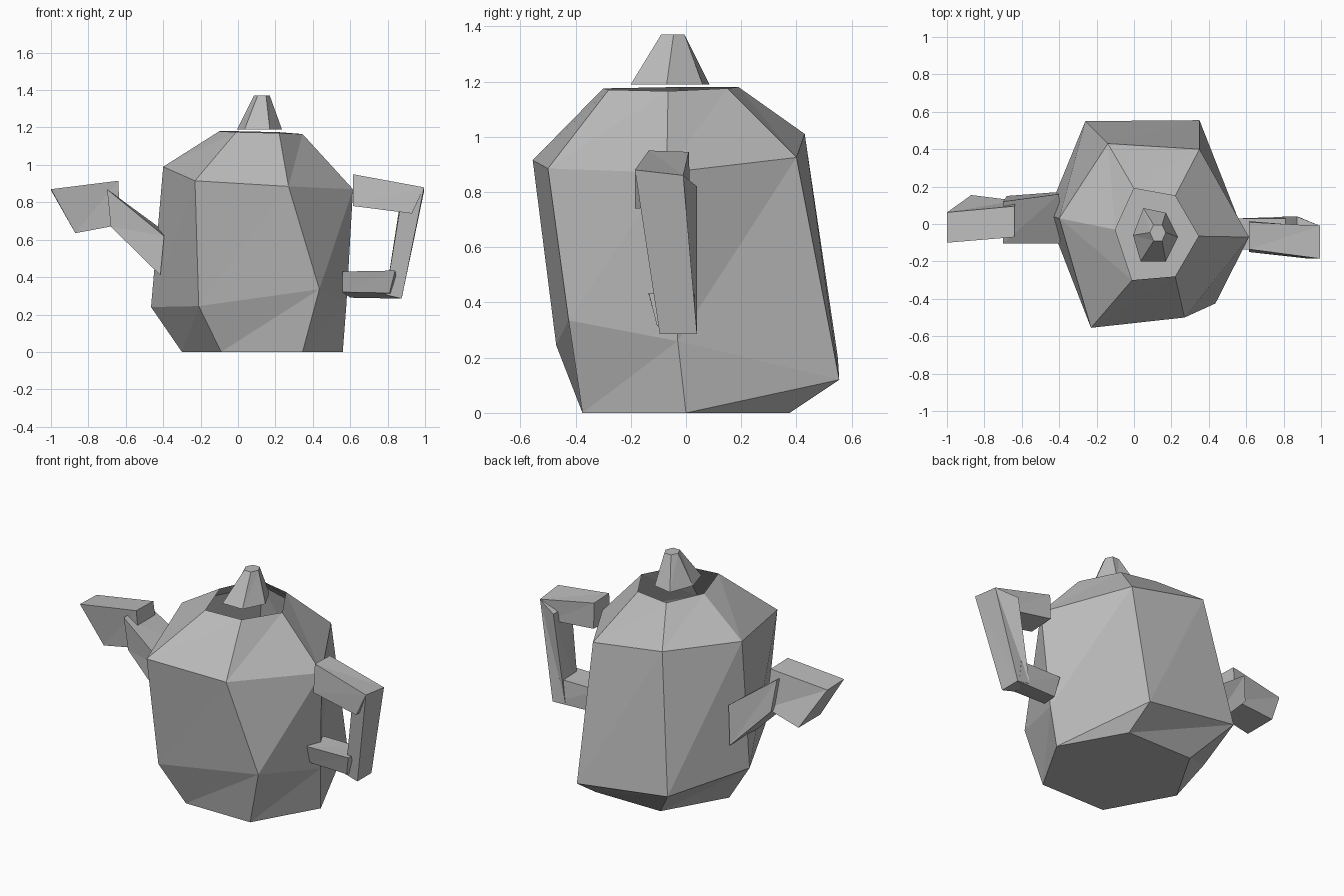
import bpy
import bmesh

# One flat clay colour
clay = bpy.data.materials.new("clay_grey")
clay.diffuse_color = (0.5, 0.5, 0.5, 1)


def loft(name, rings, cap_start=True, cap_end=True):
    """Skin a stack of counter-clockwise rings, listed from start to end."""
    bm = bmesh.new()
    rows = [[bm.verts.new(p) for p in ring] for ring in rings]
    n = len(rows[0])
    for low, high in zip(rows, rows[1:]):
        for i in range(n):
            j = (i + 1) % n
            bm.faces.new((low[i], low[j], high[j]))
            bm.faces.new((low[i], high[j], high[i]))
    if cap_start:
        bm.faces.new(rows[0][::-1])
    if cap_end:
        bm.faces.new(rows[-1])
    if cap_start and cap_end:
        bmesh.ops.recalc_face_normals(bm, faces=bm.faces)
    mesh = bpy.data.meshes.new(name)
    bm.to_mesh(mesh)
    bm.free()
    mesh.materials.append(clay)
    obj = bpy.data.objects.new(name, mesh)
    bpy.context.collection.objects.link(obj)
    return obj


# Pot body: crooked hexagonal rings, open at the rim
base = [(-.09, -.375, 0), (.345, -.375, 0), (.56, 0, 0),
        (.35, .375, 0), (-.09, .375, 0), (-.30, .01, 0)]
belly = [(-.21, -.47, .245), (.435, -.425, .335), (.58, -.03, .26),
         (.35, .555, .12), (-.26, .55, .20), (-.465, .05, .24)]
shoulder = [(-.23, -.555, .915), (.27, -.50, .885), (.615, -.07, .87),
            (.35, .40, .925), (-.14, .43, 1.01), (-.40, .03, .99)]
rim = [(-.01, -.30, 1.175), (.22, -.28, 1.17), (.345, -.065, 1.165),
       (.22, .15, 1.175), (0, .19, 1.18), (-.10, -.03, 1.18)]
loft("pot_body", [base, belly, shoulder, rim], cap_end=False)

# Lid knob: tapered hexagon floating just over the rim
knob_low = [(.035, -.20, 1.19), (.17, -.20, 1.19), (.235, -.07, 1.19),
            (.17, .06, 1.19), (.05, .085, 1.19), (-.005, -.06, 1.19)]
knob_top = [(.105, -.09, 1.37), (.15, -.09, 1.37), (.17, -.045, 1.37),
            (.15, -.005, 1.37), (.105, -.005, 1.37), (.085, -.045, 1.37)]
loft("lid_knob", [knob_low, knob_top])

# Spout: slanted arm and flared tip (rings: front top, back top, back bottom, front bottom)
loft("spout_arm", [
    [(-.70, -.105, .87), (-.70, .12, .87), (-.68, .15, .68), (-.68, -.09, .67)],
    [(-.395, -.105, .62), (-.40, .16, .65), (-.415, .17, .41), (-.415, -.105, .41)]])
loft("spout_tip", [
    [(-1.0, -.10, .87), (-1.0, .062, .865), (-.87, .155, .635), (-.87, -.055, .635)],
    [(-.64, -.07, .915), (-.64, .095, .91), (-.63, .125, .68), (-.63, -.05, .68)]])

# Handle: upper bar, leaning grip and lower bar
loft("handle_upper_bar", [
    [(.615, -.135, .95), (.615, .01, .945), (.615, .015, .79), (.615, -.15, .78)],
    [(.995, -.185, .88), (.995, -.01, .86), (.93, -.01, .75), (.93, -.185, .74)]])
loft("handle_grip", [
    [(.995, -.185, .88), (.995, -.01, .86), (.87, .04, .82), (.875, -.14, .82)],
    [(.875, -.095, .285), (.875, .04, .285), (.79, .04, .30), (.79, -.09, .305)]])
loft("handle_lower_bar", [
    [(.56, -.135, .43), (.56, .03, .43), (.60, .03, .29), (.56, -.105, .32)],
    [(.84, -.135, .435), (.84, .03, .43), (.865, .04, .285), (.81, -.105, .315)]])
